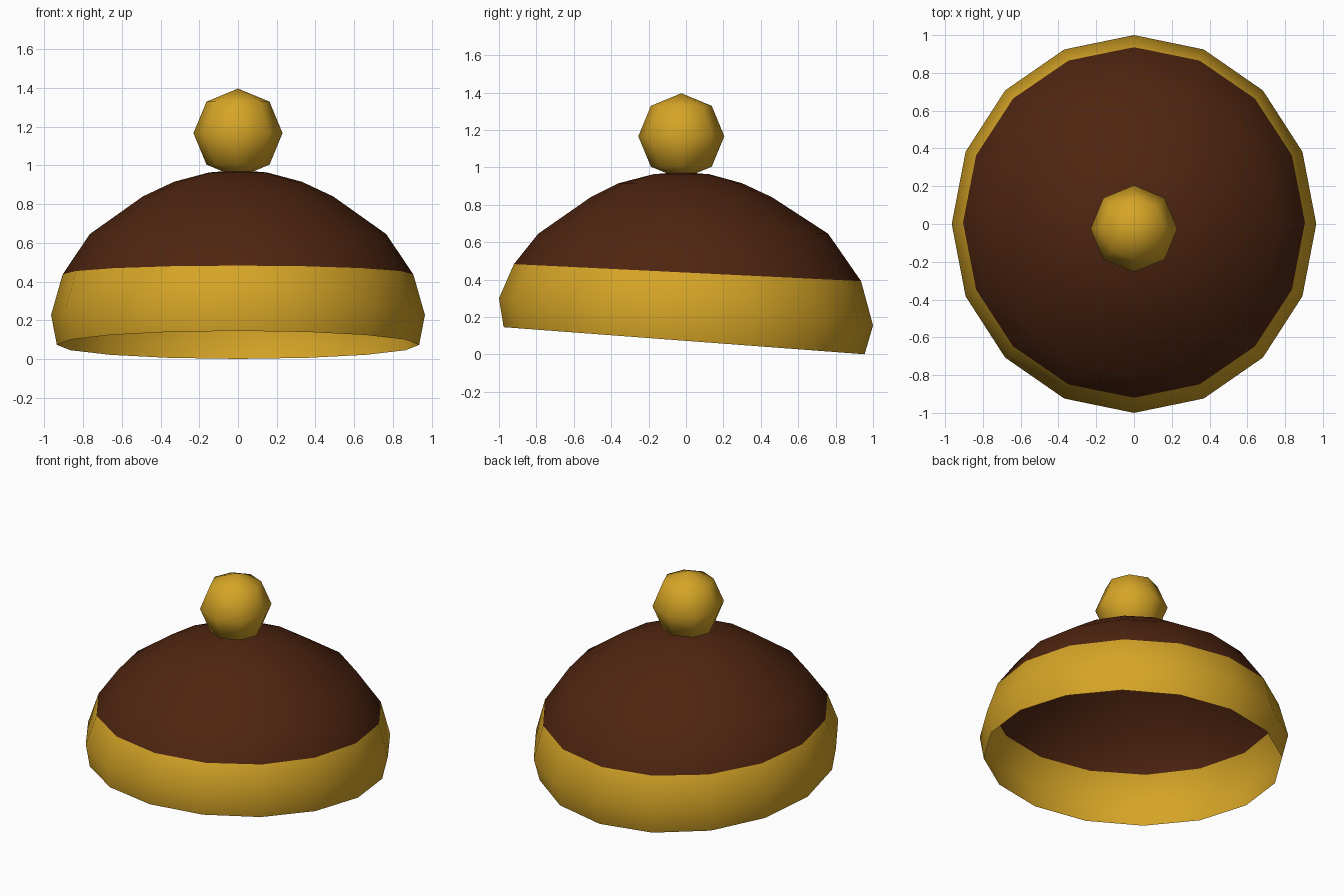
import bpy, bmesh, math

if "Cube" in bpy.data.objects:
    bpy.data.objects.remove(bpy.data.objects["Cube"])

SIDES = 16


def make_material(name, rgb):
    mat = bpy.data.materials.new(name)
    mat.diffuse_color = (*rgb, 1.0)
    mat.use_nodes = True
    mat.node_tree.nodes["Principled BSDF"].inputs["Base Color"].default_value = mat.diffuse_color
    return mat


gold = make_material("mustard wool", (0.67, 0.375, 0.02))
brown = make_material("brown wool", (0.077, 0.018, 0.005))


def make_object(name, bm, materials):
    mesh = bpy.data.meshes.new(name)
    for f in bm.faces:
        f.smooth = True
    bm.to_mesh(mesh)
    bm.free()
    for m in materials:
        mesh.materials.append(m)
    obj = bpy.data.objects.new(name, mesh)
    bpy.context.collection.objects.link(obj)
    return obj


# Knitted cap: open shell, rings from rim to crown
# (x radius, y radius, y centre, z centre, slope of ring along y)
rings = [
    (0.935, 0.965, -0.01, 0.073, -0.075),   # open rim
    (0.965, 1.00, 0.00, 0.227, -0.0725),    # widest part of band
    (0.905, 0.928, 0.008, 0.437, -0.049),   # top of band
    (0.765, 0.775, -0.015, 0.645, 0.0),
    (0.49, 0.485, -0.025, 0.84, 0.0),
    (0.33, 0.33, -0.03, 0.915, 0.0),
    (0.15, 0.15, -0.025, 0.963, 0.0),
]
BAND_STRIPS = 2

bm = bmesh.new()
loops = []
for rx, ry, cy, z, slope in rings:
    loop = []
    for i in range(SIDES):
        a = 2 * math.pi * i / SIDES
        dy = ry * math.sin(a)
        loop.append(bm.verts.new((rx * math.cos(a), cy + dy, z + slope * dy)))
    loops.append(loop)
for k in range(len(loops) - 1):
    lo, hi = loops[k], loops[k + 1]
    for i in range(SIDES):
        j = (i + 1) % SIDES
        face = bm.faces.new((lo[i], lo[j], hi[j], hi[i]))
        face.material_index = 0 if k < BAND_STRIPS else 1
pole = bm.verts.new((0, -0.025, 0.975))
for i in range(SIDES):
    face = bm.faces.new((loops[-1][i], loops[-1][(i + 1) % SIDES], pole))
    face.material_index = 1
make_object("cap", bm, [gold, brown])

# Pompom: low-poly ball resting on the crown
bm = bmesh.new()
bmesh.ops.create_uvsphere(bm, u_segments=8, v_segments=4, radius=0.23)
pompom = make_object("pompom", bm, [gold])
pompom.location = (0, -0.025, 1.166)
